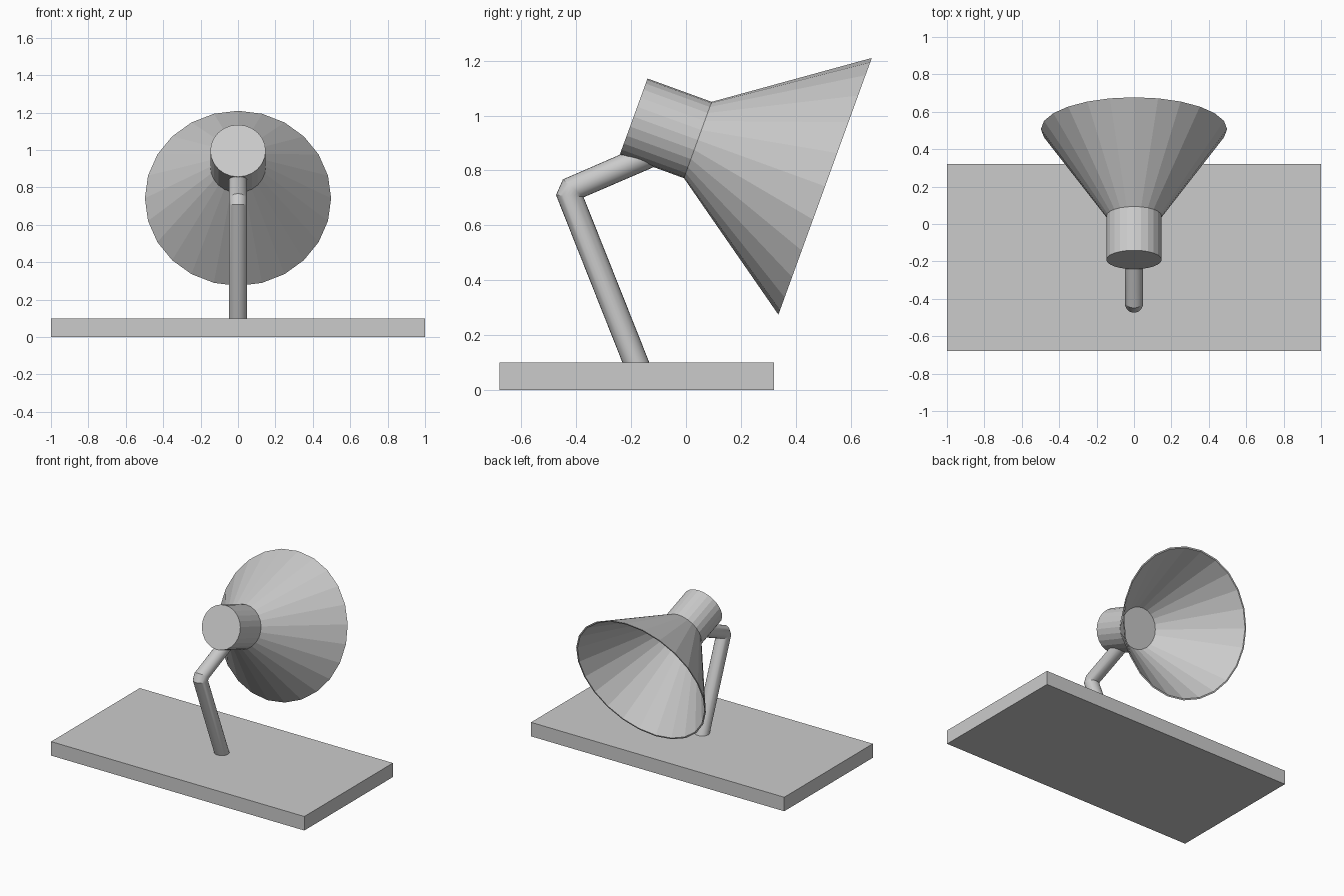
import bpy, bmesh, math
from mathutils import Vector

if "Cube" in bpy.data.objects:
    bpy.data.objects.remove(bpy.data.objects["Cube"])

SIDES = 24


def loft(name, rings, rx, caps=True, smooth=False):
    """Skin rings given as (point A, point B) diameters in the YZ plane, with x radii rx."""
    bm = bmesh.new()
    loops = []
    for (a, b), r in zip(rings, rx):
        a, b = Vector(a), Vector(b)
        mid, half = (a + b) / 2, (a - b) / 2
        loop = []
        for i in range(SIDES):
            t = 2 * math.pi * i / SIDES
            p = mid + half * math.cos(t)
            loop.append(bm.verts.new((r * math.sin(t), p.x, p.y)))
        loops.append(loop)
    for l0, l1 in zip(loops, loops[1:]):
        for i in range(SIDES):
            j = (i + 1) % SIDES
            bm.faces.new((l0[i], l0[j], l1[j], l1[i]))
    if caps:
        bm.faces.new(loops[0])
        bm.faces.new(loops[-1])
    bmesh.ops.recalc_face_normals(bm, faces=bm.faces[:])
    mesh = bpy.data.meshes.new(name)
    bm.to_mesh(mesh)
    bm.free()
    ob = bpy.data.objects.new(name, mesh)
    bpy.context.collection.objects.link(ob)
    if smooth:
        bpy.ops.object.select_all(action='DESELECT')
        ob.select_set(True)
        bpy.context.view_layer.objects.active = ob
        bpy.ops.object.shade_smooth_by_angle(angle=math.radians(25))
    return ob


# Base slab
bpy.ops.mesh.primitive_cube_add(size=1, location=(0, -0.18, 0.05))
base = bpy.context.object
base.name = "base"
base.scale = (2, 1, 0.1)

# Bent arm, from the base through the elbow into the lamp head
loft("arm", [((-0.232, 0.1), (-0.134, 0.1)),
             ((-0.474, 0.71), (-0.374, 0.704)),
             ((-0.449, 0.767), (-0.373, 0.702)),
             ((-0.2, 0.875), (-0.085, 0.826))],
     [0.049] * 4, smooth=True)

# Lamp head axis, tilted 20 degrees downward
tilt = math.radians(20)
axis = Vector((math.cos(tilt), -math.sin(tilt)))
up = Vector((math.sin(tilt), math.cos(tilt)))
back = Vector((-0.191, 0.996))


def head_part(name, profile, caps):
    """Revolve (distance, radius) pairs about the head axis."""
    rings = [(back + axis * d + up * r, back + axis * d - up * r) for d, r in profile]
    return loft(name, rings, [r for _, r in profile], caps)


# Socket housing
head_part("socket", [(0, 0.148), (0.249, 0.148)], True)

# Thin flared shade, outside then inside
head_part("shade", [(0.249, 0.148), (0.743, 0.498), (0.743, 0.488), (0.249, 0.138)], False)
